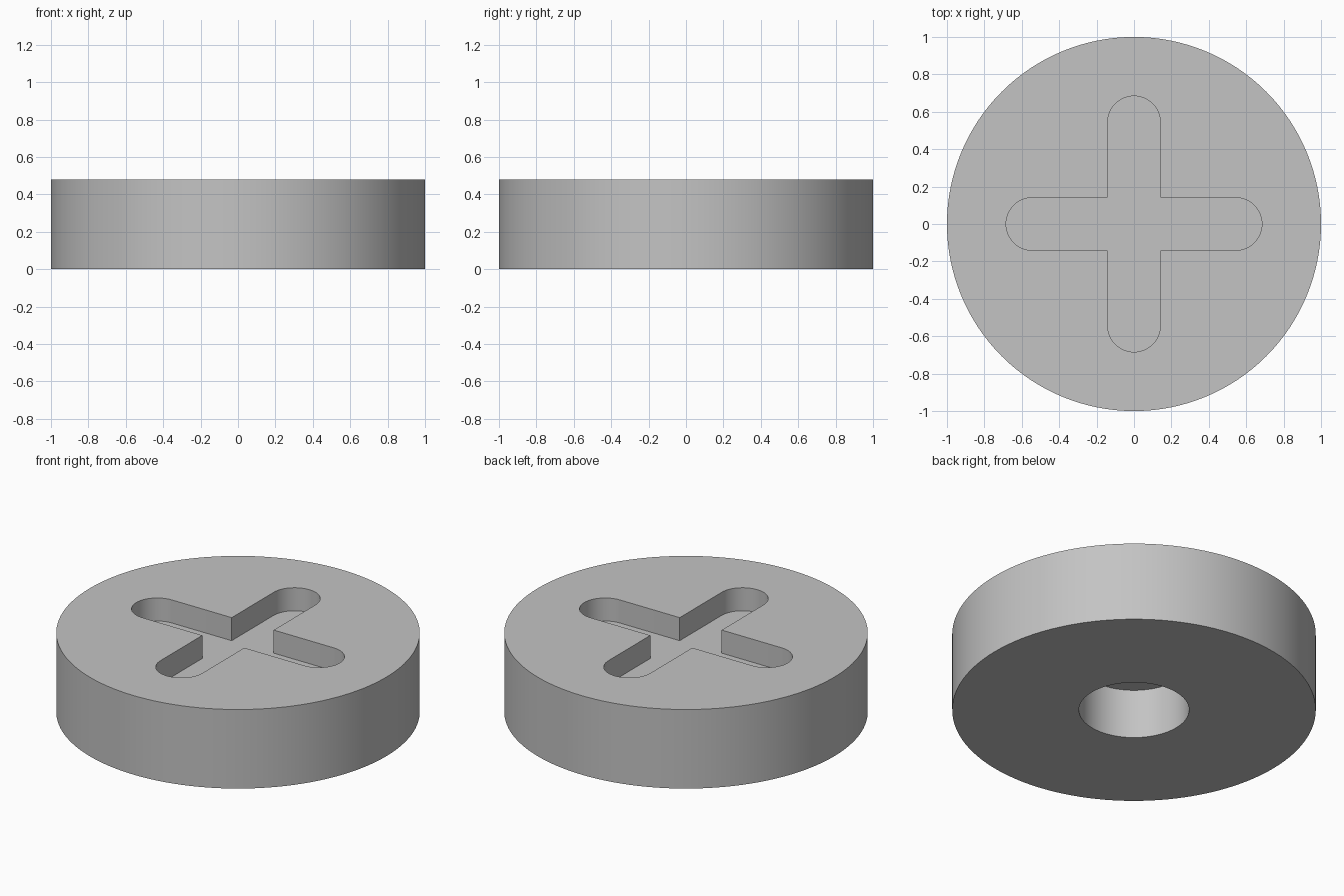
import bpy
import math
from mathutils import Vector, Matrix

RADIUS, HEIGHT = 1.0, 0.48
SLOT_HALF, SLOT_TIP, SLOT_FLOOR = 0.141, 0.684, 0.34
HOLE_RADIUS, HOLE_TOP = 0.303, 0.30

cube = bpy.data.objects.get("Cube")
if cube:
    bpy.data.objects.remove(cube, do_unlink=True)

# Plain grey material
grey = bpy.data.materials.new("plain grey")
grey.use_nodes = True
colour = (0.55, 0.55, 0.55, 1)
grey.diffuse_color = colour
grey.node_tree.nodes["Principled BSDF"].inputs["Base Color"].default_value = colour


def circle(radius, count):
    return [Vector((radius * math.cos(math.tau * i / count),
                    radius * math.sin(math.tau * i / count))) for i in range(count)]


def cross(half, tip, steps=24):
    """Four round-ended arms, counter-clockwise, meeting in sharp inner corners."""
    points = []
    for arm in range(4):
        turn = Matrix.Rotation(arm * math.pi / 2, 2)
        for i in range(steps + 1):
            a = -math.pi / 2 + math.pi * i / steps
            points.append(turn @ Vector((tip - half + half * math.cos(a), half * math.sin(a))))
        points.append(turn @ Vector((half, half)))
    return points


def prism(name, outline, bottom, top):
    n = len(outline)
    verts = [(p.x, p.y, z) for z in (bottom, top) for p in outline]
    faces = [tuple(reversed(range(n))), tuple(range(n, 2 * n))]
    faces += [(i, (i + 1) % n, n + (i + 1) % n, n + i) for i in range(n)]
    mesh = bpy.data.meshes.new(name)
    mesh.from_pydata(verts, [], faces)
    mesh.materials.append(grey)
    obj = bpy.data.objects.new(name, mesh)
    bpy.context.collection.objects.link(obj)
    return obj


# Disc body, then the cross slot in the top and the round hole in the underside
body = prism("disc_body", circle(RADIUS, 128), 0, HEIGHT)
cutters = [
    prism("cross_slot_cutter", cross(SLOT_HALF, SLOT_TIP), SLOT_FLOOR, HEIGHT + 0.1),
    prism("round_hole_cutter", circle(HOLE_RADIUS, 96), -0.1, HOLE_TOP),
]

bpy.ops.object.select_all(action="DESELECT")
body.select_set(True)
bpy.context.view_layer.objects.active = body
for cutter in cutters:
    cutter.hide_render = True
    cut = body.modifiers.new(cutter.name, "BOOLEAN")
    cut.operation = "DIFFERENCE"
    cut.solver = "EXACT"
    cut.object = cutter
    bpy.ops.object.modifier_apply(modifier=cut.name)
    bpy.data.objects.remove(cutter, do_unlink=True)

# Round walls smooth, rims and inner corners sharp
bpy.ops.object.shade_smooth_by_angle(angle=math.radians(30))
